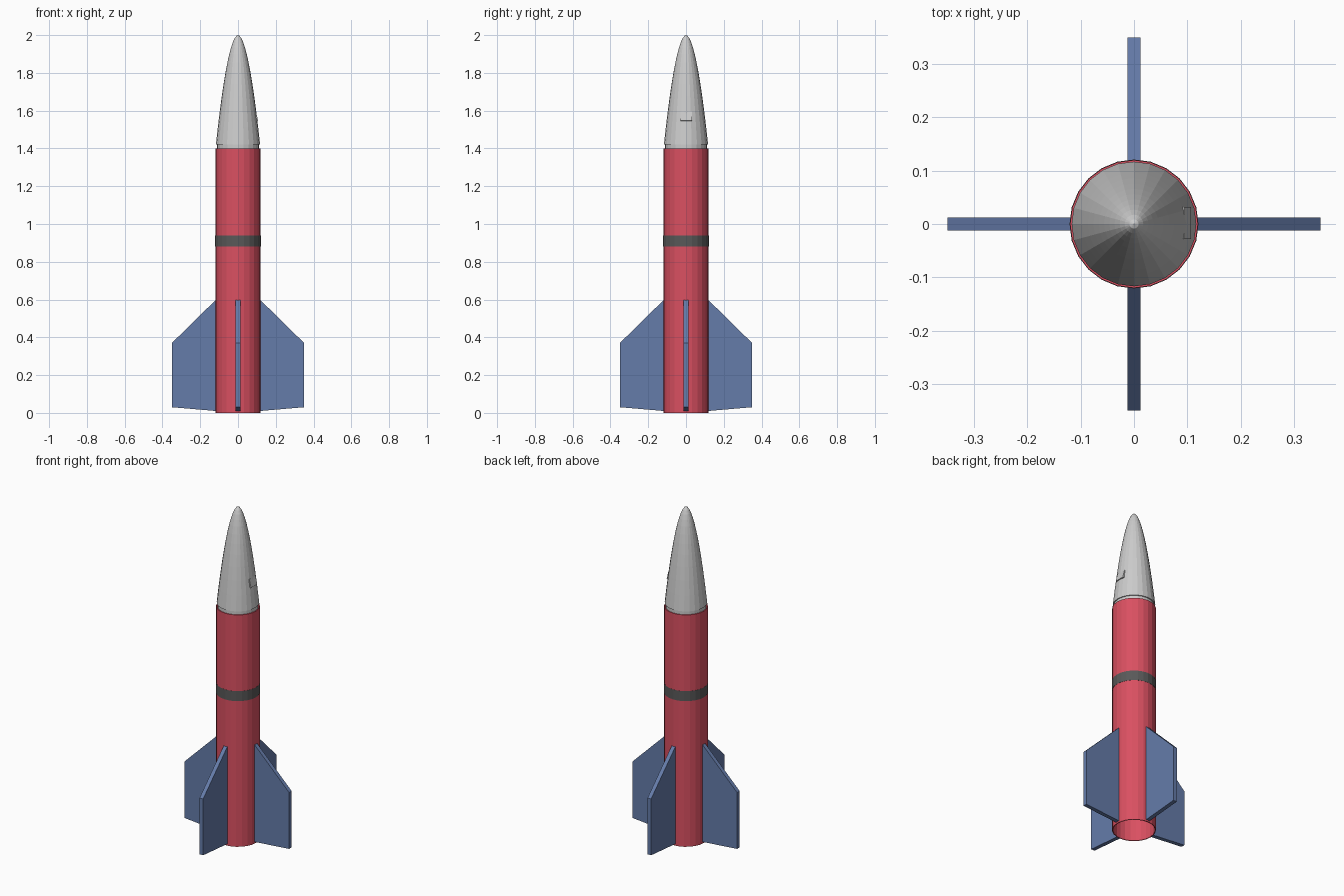
import bpy, math

if "Cube" in bpy.data.objects:
    bpy.data.objects.remove(bpy.data.objects["Cube"])

SIDES = 24

def material(name, rgb):
    m = bpy.data.materials.new(name)
    m.diffuse_color = (*rgb, 1)
    m.use_nodes = True
    m.node_tree.nodes["Principled BSDF"].inputs["Base Color"].default_value = m.diffuse_color
    return m

def add_mesh(name, verts, faces, mat=None):
    me = bpy.data.meshes.new(name)
    me.from_pydata(verts, [], faces)
    if mat:
        me.materials.append(mat)
    ob = bpy.data.objects.new(name, me)
    bpy.context.collection.objects.link(ob)
    return ob

def lathe(name, profile, mat=None, loop=False):
    """Spin (radius, z) points, listed bottom to top on the outside; radius 0 makes a pole."""
    verts, rings, faces = [], [], []
    for r, z in profile:
        start = len(verts)
        n = 1 if r == 0 else SIDES
        for i in range(n):
            a = 2 * math.pi * i / SIDES
            verts.append((r * math.cos(a), r * math.sin(a), z))
        rings.append([start + i % n for i in range(SIDES)])
    pairs = list(zip(rings, rings[1:]))
    if loop:
        pairs.append((rings[-1], rings[0]))
    for lo, hi in pairs:
        for i in range(SIDES):
            j = (i + 1) % SIDES
            faces.append(list(dict.fromkeys((lo[i], lo[j], hi[j], hi[i]))))
    return add_mesh(name, verts, faces, mat)

red = material("red", (0.70, 0.08, 0.12))
blue = material("blue", (0.13, 0.20, 0.40))
dark = material("dark_grey", (0.10, 0.10, 0.10))

# Hollow body tube and its painted band
lathe("body_tube", [(0.12, 0), (0.12, 1.4), (0.115, 1.4), (0.115, 0)], red, loop=True)
lathe("body_band", [(0.12, 0.88), (0.121, 0.88), (0.121, 0.94), (0.12, 0.94)], dark, loop=True)

# Rounded nose cone with a shoulder that plugs into the tube
nose = [(0, 1.3), (0.111, 1.3), (0.111, 1.42)]
for i in range(13):
    t = (1 - i / 12) ** 2
    nose.append((0.117 * t ** 0.53, 2 - 0.58 * t))
lathe("nose_cone", nose)

# Small hatch nearly flush with the nose skin
bpy.ops.mesh.primitive_cube_add(size=1, location=(0.095, 0.002, 1.57), rotation=(0, -0.23, 0))
hatch = bpy.context.object
hatch.name = "nose_hatch"
hatch.scale = (0.012, 0.06, 0.05)

# Four swept fins
outline = [(0.116, 0.01), (0.35, 0.03), (0.35, 0.37), (0.116, 0.6)]
T = 0.012
for k in range(4):
    c, s = round(math.cos(k * math.pi / 2)), round(math.sin(k * math.pi / 2))
    verts = [(x * c - y * s, x * s + y * c, z) for y in (-T, T) for x, z in outline]
    faces = [(0, 1, 2, 3), (7, 6, 5, 4)]
    faces += [(i, i + 4, (i + 1) % 4 + 4, (i + 1) % 4) for i in range(4)]
    add_mesh(f"fin_{k + 1}", verts, faces, blue)
